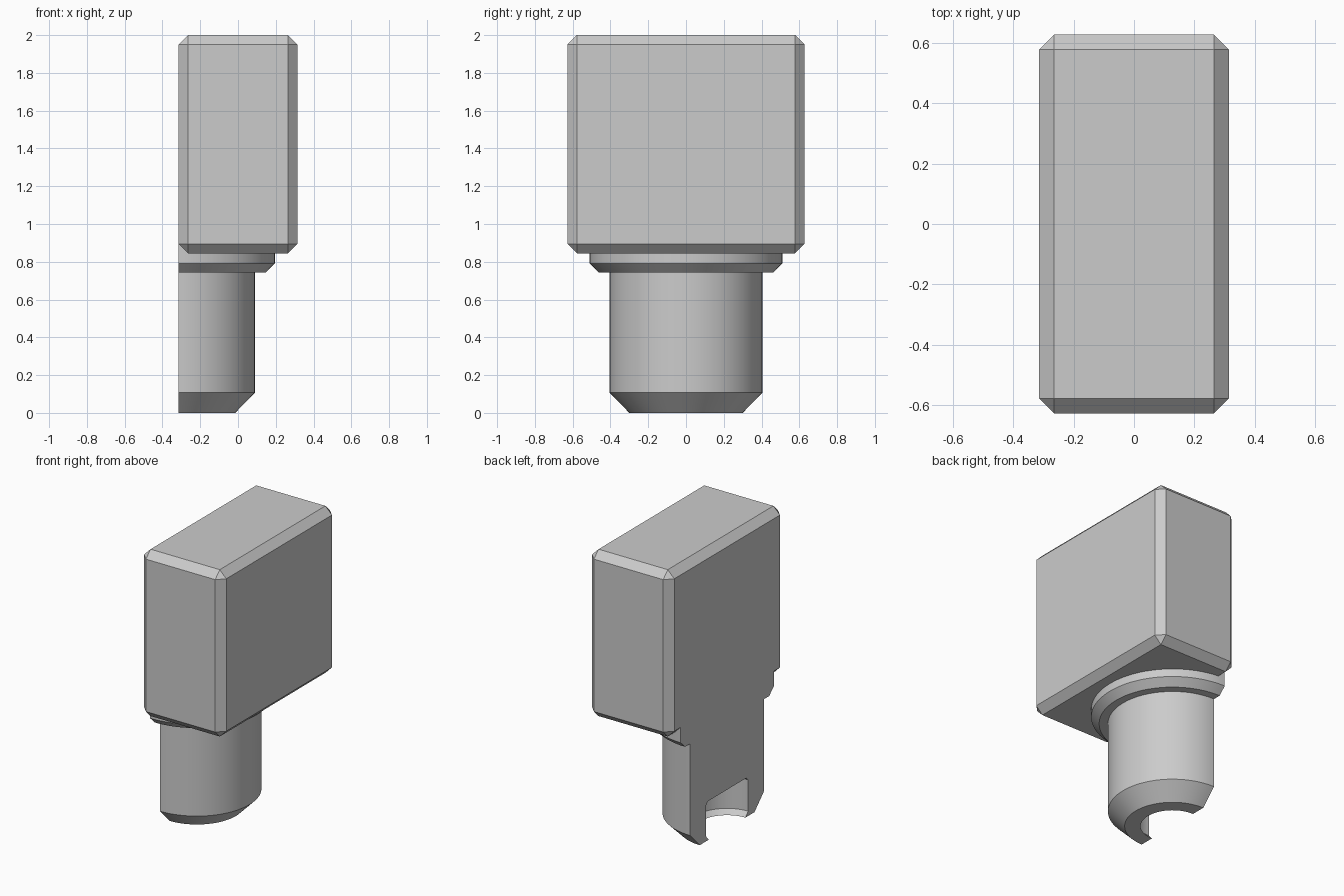
import bpy
import bmesh
from math import pi, radians
from mathutils import Vector

cube = bpy.data.objects.get("Cube")
if cube:
    bpy.data.objects.remove(cube, do_unlink=True)

grey = bpy.data.materials.new("plain_grey")
grey.use_nodes = True
colour = (0.6, 0.6, 0.6, 1)
grey.diffuse_color = colour
grey.node_tree.nodes["Principled BSDF"].inputs["Base Color"].default_value = colour

HALF_X, HALF_Y = 0.315, 0.628
BOX_BOTTOM, BOX_TOP, CHAMFER = 0.845, 2.0, 0.05


def make_object(name, bm):
    bmesh.ops.recalc_face_normals(bm, faces=bm.faces[:])
    mesh = bpy.data.meshes.new(name)
    bm.to_mesh(mesh)
    bm.free()
    mesh.materials.append(grey)
    obj = bpy.data.objects.new(name, mesh)
    bpy.context.collection.objects.link(obj)
    return obj


# Chamfered block
bm = bmesh.new()
bmesh.ops.create_cube(bm, size=1)
height = BOX_TOP - BOX_BOTTOM
for v in bm.verts:
    v.co = Vector((v.co.x * 2 * HALF_X, v.co.y * 2 * HALF_Y,
                   BOX_BOTTOM + (v.co.z + 0.5) * height))
bmesh.ops.bevel(bm, geom=bm.edges[:], offset=CHAMFER, segments=1,
                affect='EDGES', profile=0.5)
make_object("block", bm)

# Half-round stem with collar and a blind bore: (radius, height) profile
profile = [
    (0, BOX_BOTTOM + CHAMFER), (0.51, BOX_BOTTOM + CHAMFER),  # collar
    (0.51, 0.79), (0.46, 0.742), (0.405, 0.742),              # shaft
    (0.405, 0.107), (0.3, 0), (0.2, 0),                       # tip
    (0.23, 0.033), (0.23, 0.25), (0.21, 0.27), (0, 0.27),     # bore
]
bm = bmesh.new()
verts = [bm.verts.new((-HALF_X, -r, z)) for r, z in profile]
edges = [bm.edges.new(pair) for pair in zip(verts, verts[1:])]
bmesh.ops.spin(bm, geom=verts + edges, cent=(-HALF_X, 0, 0), axis=(0, 0, 1),
               angle=pi, steps=48)
bmesh.ops.remove_doubles(bm, verts=bm.verts[:], dist=0.0005)

# Flat cut side closes the half turn
rim = [e for e in bm.edges if e.is_boundary]
bmesh.ops.edgeloop_fill(bm, edges=rim)
stem = make_object("half_stem", bm)

bpy.ops.object.select_all(action='DESELECT')
stem.select_set(True)
bpy.context.view_layer.objects.active = stem
bpy.ops.object.shade_smooth_by_angle(angle=radians(20))
